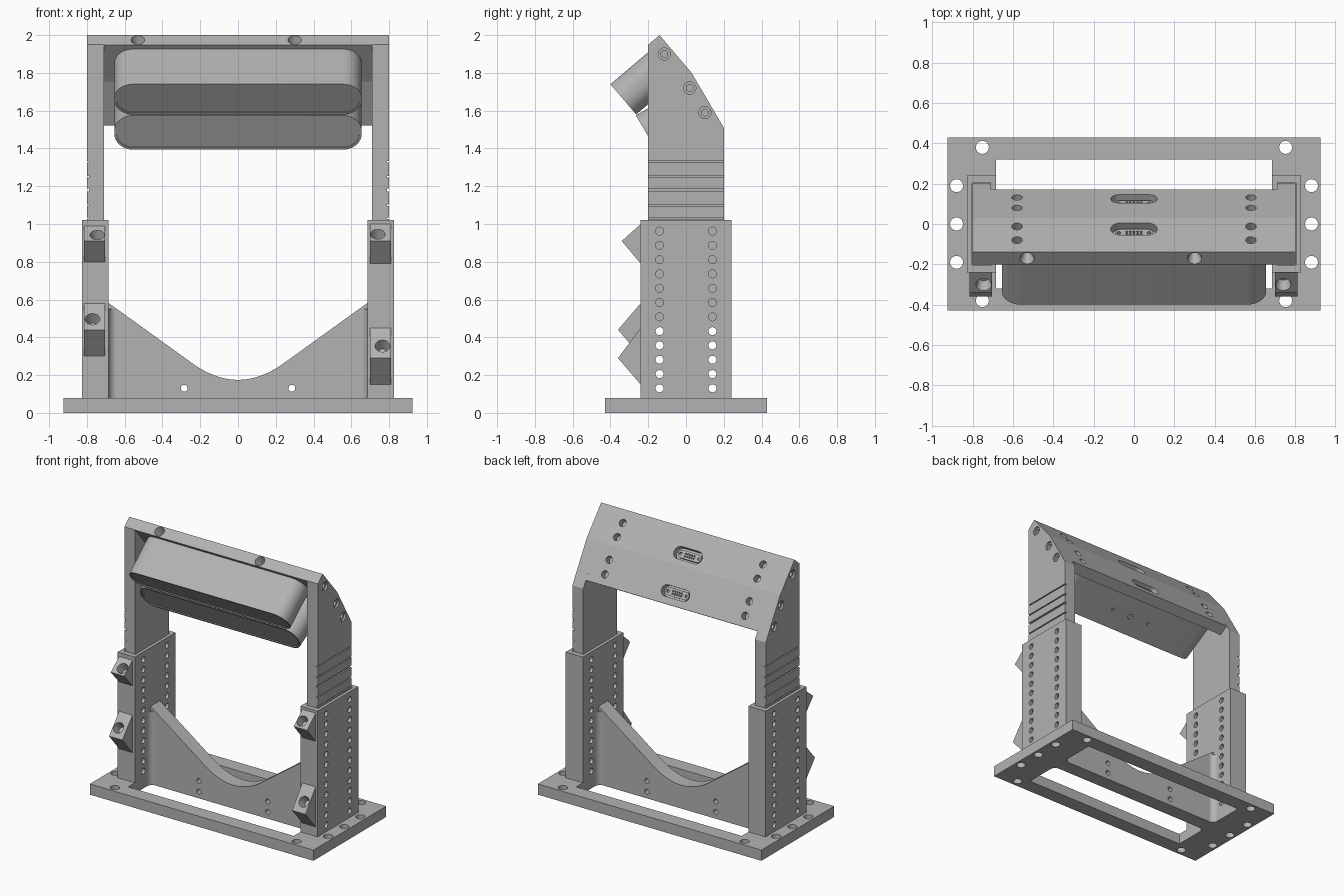
import bpy, bmesh
from math import sin, cos, pi, radians
from mathutils import Vector as V

if "Cube" in bpy.data.objects:
    bpy.data.objects.remove(bpy.data.objects["Cube"], do_unlink=True)

grey = bpy.data.materials.new("machined_grey")
grey.use_nodes = True
colour = (0.45, 0.45, 0.45, 1)
grey.diffuse_color = colour
grey.node_tree.nodes["Principled BSDF"].inputs["Base Color"].default_value = colour

X, Y, Z = V((1, 0, 0)), V((0, 1, 0)), V((0, 0, 1))


def prism(pts, origin, u, v, w):
    """Solid with outline pts in the u, v plane, pushed along w."""
    bm = bmesh.new()
    o = V(origin)
    low = [bm.verts.new(o + u * a + v * b) for a, b in pts]
    high = [bm.verts.new(p.co + w) for p in low]
    bm.faces.new(low)
    bm.faces.new(high)
    n = len(pts)
    for i in range(n):
        j = (i + 1) % n
        bm.faces.new((low[i], low[j], high[j], high[i]))
    bmesh.ops.recalc_face_normals(bm, faces=bm.faces)
    return bm


def box(x0, x1, y0, y1, z0, z1):
    return prism([(x0, y0), (x1, y0), (x1, y1), (x0, y1)], (0, 0, z0), X, Y, Z * (z1 - z0))


def hole(p, d, r, depth, tip=None):
    """Drill centred on surface point p, going in along d; tip gives a cone."""
    d = V(d).normalized()
    bm = bmesh.new()
    bmesh.ops.create_cone(bm, cap_ends=True, segments=48, radius1=r,
                          radius2=r if tip is None else tip, depth=depth + 0.004)
    rot = Z.rotation_difference(d).to_matrix().to_4x4()
    rot.translation = V(p) + d * (depth / 2 - 0.002)
    bm.transform(rot)
    return bm


def stadium(hw, hh, r, steps=12):
    pts = []
    for k, (sx, sy) in enumerate([(1, 1), (-1, 1), (-1, -1), (1, -1)]):
        for i in range(steps + 1):
            a = pi / 2 * (k + i / steps)
            pts.append((sx * (hw - r) + r * cos(a), sy * (hh - r) + r * sin(a)))
    return pts


def make(name, bm):
    me = bpy.data.meshes.new(name)
    bm.to_mesh(me)
    bm.free()
    ob = bpy.data.objects.new(name, me)
    bpy.context.collection.objects.link(ob)
    me.materials.append(grey)
    return ob


def part(name, bm, cutters=()):
    ob = make(name, bm)
    if cutters:
        tool_bm = bmesh.new()
        for c in cutters:
            tmp = bpy.data.meshes.new("tmp")
            c.to_mesh(tmp)
            c.free()
            tool_bm.from_mesh(tmp)
            bpy.data.meshes.remove(tmp)
        tool = make("cutter", tool_bm)
        tool.hide_render = True
        mod = ob.modifiers.new("cut", 'BOOLEAN')
        mod.object, mod.operation = tool, 'DIFFERENCE'
        mod.solver, mod.use_self = 'EXACT', True
        dg = bpy.context.evaluated_depsgraph_get()
        ob_mesh = bpy.data.meshes.new_from_object(ob.evaluated_get(dg))
        ob.modifiers.clear()
        ob.data = ob_mesh
        bpy.data.objects.remove(tool, do_unlink=True)
    bpy.ops.object.select_all(action='DESELECT')
    ob.select_set(True)
    bpy.context.view_layer.objects.active = ob
    bpy.ops.object.shade_smooth_by_angle(angle=radians(9))
    return ob


# Base plate with window and bolt holes
bolts = [(sx * 0.752, sy * 0.38) for sx in (-1, 1) for sy in (-1, 1)]
bolts += [(sx * 0.88, y) for sx in (-1, 1) for y in (-0.19, 0, 0.19)]
part("base_plate", box(-0.925, 0.925, -0.43, 0.43, 0, 0.08),
     [box(-0.685, 0.685, -0.32, 0.32, -0.1, 0.2)]
     + [hole((x, y, 0.08), -Z, 0.032, 0.1) for x, y in bolts])

# Curved cross web
xs = [-0.69] + [-0.24 + 0.02 * i for i in range(25)] + [0.69]
top = [(x, 0.175 + (1.5 * x * x if abs(x) < 0.25 else 0.0864 + 0.72 * (abs(x) - 0.24))) for x in xs]
part("cross_web", prism([(0.69, 0), (-0.69, 0)] + top, (0, -0.055, 0), X, Z, Y * 0.11),
     [hole((sx * 0.285, -0.055, z), Y, 0.018, 0.12) for sx in (-1, 1) for z in (0.05, 0.13)])

# Fillets between web and posts
R = 0.045
arc = [(R - R * sin(i * pi / 24), R - R * cos(i * pi / 24)) for i in range(13)]
for sx in (-1, 1):
    for sy in (-1, 1):
        part("web_fillet", prism([(0, 0)] + arc, (sx * 0.686, sy * 0.054, 0),
                                 X * -sx, Y * sy, Z * 0.55))

# Side frame outline: back slopes and the bracket plate set between them
PEAK, BEND, LOW = V((0, -0.14, 2.0)), V((0, 0.03, 1.8)), V((0, 0.17, 1.561))
leg_outline = [(-0.2, 0.47), (0.2, 0.47), (0.2, 1.51), (0.03, 1.8), (-0.14, 2.0), (-0.2, 1.949)]
screws = [(-0.115, 1.9), (0.02, 1.72), (0.1, 1.59)]

for side, s in (("left", 1), ("right", -1)):
    def sbox(a, b, *rest):
        return box(min(s * a, s * b), max(s * a, s * b), *rest)
    # Hollow lower post with adjustment holes
    rows = [(y, 0.13 + 0.0757 * i) for y in (-0.14, 0.14) for i in range(12)]
    part(side + "_post", sbox(0.685, 0.827, -0.24, 0.24, 0.08, 1.02),
         [sbox(0.708, 0.804, -0.203, 0.203, 0.05, 1.1)]
         + [hole((s * 0.827, y, z), X * -s, 0.021, 0.16) for y, z in rows])
    # Sliding upper leg with scale grooves and screw recesses
    cuts = [sbox(0.788, 0.82, -0.3, 0.3, z - h, z + h)
            for z, h in ((1.33, 0.004), (1.25, 0.004), (1.18, 0.007), (1.1, 0.004), (1.03, 0.004))]
    for y, z in screws:
        cuts += [hole((s * 0.8, y, z), X * -s, 0.032, 0.015),
                 hole((s * 0.8, y, z), X * -s, 0.018, 0.05)]
    part(side + "_leg", prism(leg_outline, (s * 0.71, 0, 0), Y, Z, X * s * 0.09), cuts)

# Wedge blocks on the post fronts: x centre, bottom, apex, top, reach, hole x
for x, z0, za, z1, reach, hx in ((-0.76, 0.8, 0.91, 0.99, 0.1, -0.745),
                                 (-0.76, 0.3, 0.44, 0.58, 0.12, -0.77),
                                 (0.755, 0.79, 0.91, 1.0, 0.1, 0.74),
                                 (0.755, 0.15, 0.29, 0.45, 0.12, 0.765)):
    wedge = prism([(-0.24, z0), (-0.24, z1), (-0.24 - reach, za)], (x - 0.055, 0, 0), Y, Z, X * 0.11)
    mid = (hx, -0.24 - reach * 0.6, za + (z1 - za) * 0.4)
    part("wedge_block", wedge, [hole(mid, (0, z1 - za, -reach), 0.04, 0.06, 0.025)])

# Facet directions: down the slope, and inward from it
d1, d2 = (BEND - PEAK).normalized(), (LOW - BEND).normalized()
n1, n2 = X.cross(d1), X.cross(d2)
n1 = n1 if n1.y < 0 else -n1
n2 = n2 if n2.y < 0 else -n2
T = 0.08
inner_bend = BEND + (n1 + n2).normalized() * T

# Bracket plate
outline = [PEAK, BEND, LOW, LOW + n2 * T, inner_bend, PEAK + n1 * T]


def on_slope(y):
    return PEAK + d1 * ((y - PEAK.y) / d1.y) if y < BEND.y else BEND + d2 * ((y - BEND.y) / d2.y)


sockets = [(on_slope(-0.025), d1, n1, 0.045), (on_slope(0.125), d2, n2, 0.04)]
cuts = [hole(on_slope(y) + X * sx * 0.58, n, 0.026, 0.05)
        for sx in (-1, 1) for y, n in ((0.132, n2), (0.08, n2), (-0.012, n1), (-0.08, n1))]
cuts += [prism(stadium(0.115, h, h - 0.001), p - n * 0.02, X, d, n * 0.065) for p, d, n, h in sockets]
cuts += [hole(PEAK + n1 * T / 2 + X * x, d1, 0.037, 0.06, 0.015) for x in (-0.53, 0.3)]
part("bracket_plate", prism([(p.y, p.z) for p in outline], (-0.711, 0, 0), Y, Z, X * 1.422), cuts)

# Connectors inside the sockets
for p, d, n, h in sockets:
    face = p + n * 0.025
    pins = [hole(face + X * x, n, 0.01, 0.012) for x in (-0.075, 0.075)]
    pins += [hole(face + X * 0.018 * i + d * 0.009 * k, n, 0.006, 0.012)
             for i in range(-2, 3) for k in (-1, 1)]
    part("connector", prism(stadium(0.095, 0.028, 0.027), face, X, d, n * 0.022), pins)

# Two rounded sensor heads hanging off the plate underside
HH, DEPTH = 0.105, 0.29
for name, corner, d, n in (("upper_head", V((0, -0.4, 1.74)), d1, n1),
                           ("lower_head", V((0, -0.265, 1.575)), d2, n2)):
    c = corner + d * HH
    cuts = [prism(stadium(0.643, HH - 0.012, 0.086), c + n * 0.02, X, d, n * -0.026)]
    if name == "lower_head":
        side = c + d * HH - n * 0.14
        cuts += [hole(side + X * x, -d, r, 0.012) for x, r in ((-0.16, 0.012), (0, 0.022), (0.16, 0.012))]
    part(name, prism(stadium(0.655, HH, 0.098), c, X, d, n * -DEPTH), cuts)
